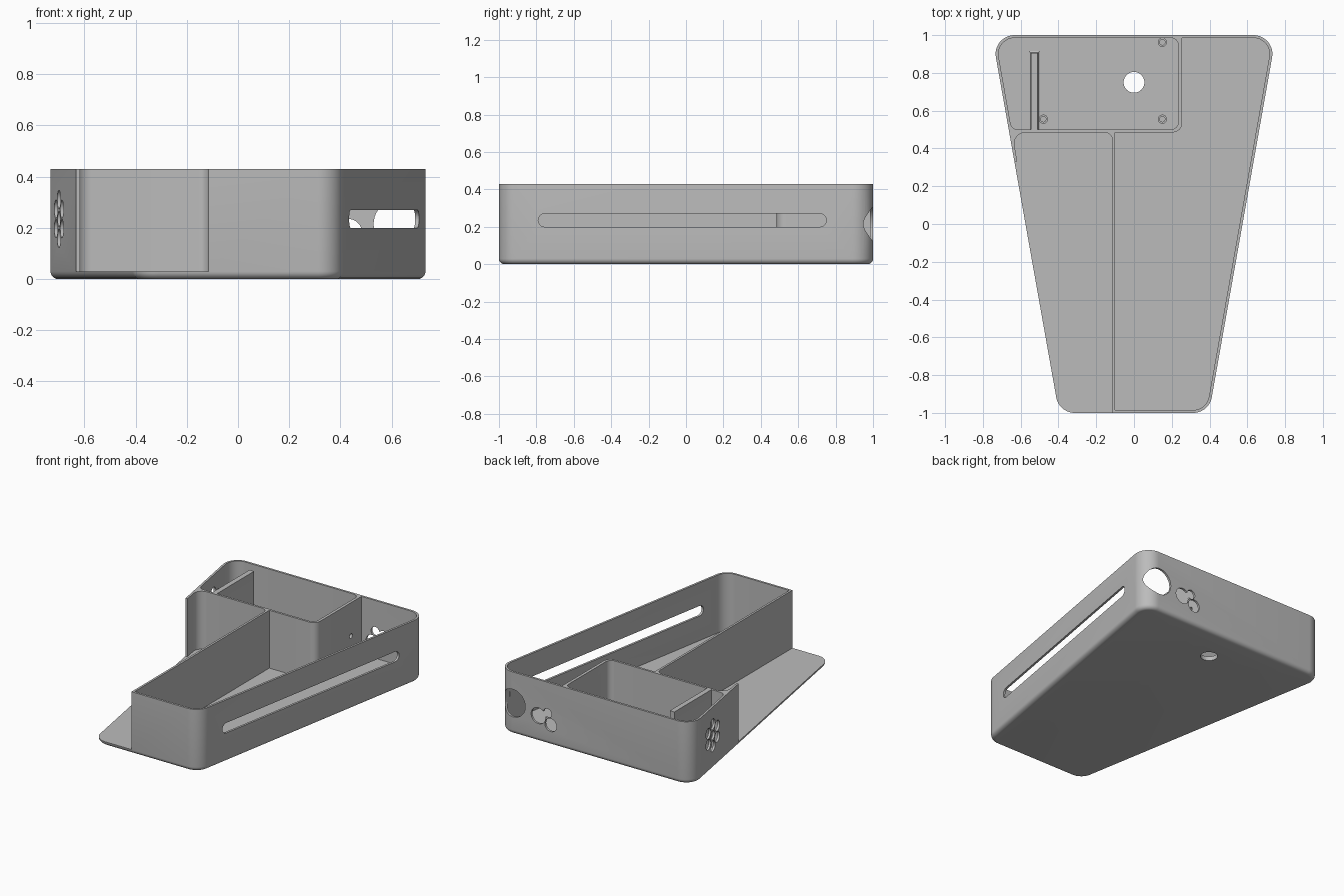
import bpy, bmesh, math
from mathutils import Vector

cube = bpy.data.objects.get("Cube")
if cube:
    bpy.data.objects.remove(cube, do_unlink=True)

H, FLOOR, WALL = 0.43, 0.03, 0.015

grey = bpy.data.materials.new("plain grey")
grey.use_nodes = True
grey.diffuse_color = (0.5, 0.5, 0.5, 1)
grey.node_tree.nodes["Principled BSDF"].inputs["Base Color"].default_value = (0.5, 0.5, 0.5, 1)


def side(y, inset=0.0):
    """Half width of the tapered tray at depth y."""
    return 0.397 + 0.1775 * (y + 1) - inset * 1.016


def outline(corners, radii, inset=0.0, steps=12):
    """Polygon with rounded corners; inset shrinks the arcs about their centres."""
    pts = []
    for i, (c, r) in enumerate(zip(corners, radii)):
        p = Vector(c)
        if r == 0:
            pts.append(p)
            continue
        a = (Vector(corners[i - 1]) - p).normalized()
        b = (Vector(corners[(i + 1) % len(corners)]) - p).normalized()
        half = a.angle(b) / 2
        centre = p + (a + b).normalized() * r / math.sin(half)
        start = p + a * r / math.tan(half) - centre
        end = p + b * r / math.tan(half) - centre
        turn = math.atan2(start.x * end.y - start.y * end.x, start.dot(end))
        base = math.atan2(start.y, start.x)
        for k in range(steps + 1):
            t = base + turn * k / steps
            pts.append(centre + Vector((math.cos(t), math.sin(t))) * (r - inset))
    return pts


def loft(name, rings, capped=True):
    """Skin a stack of equal rings of 3D points."""
    bm = bmesh.new()
    loops = [[bm.verts.new(p) for p in ring] for ring in rings]
    n = len(loops[0])
    pairs = list(zip(loops, loops[1:]))
    if capped:
        bm.faces.new(loops[0])
        bm.faces.new(loops[-1])
    else:
        pairs.append((loops[-1], loops[0]))
    for lo, hi in pairs:
        for i in range(n):
            j = (i + 1) % n
            bm.faces.new((lo[i], lo[j], hi[j], hi[i]))
    bmesh.ops.recalc_face_normals(bm, faces=bm.faces)
    mesh = bpy.data.meshes.new(name)
    bm.to_mesh(mesh)
    bm.free()
    mesh.materials.append(grey)
    obj = bpy.data.objects.new(name, mesh)
    bpy.context.collection.objects.link(obj)
    return obj


def flat(pts, z):
    return [(p[0], p[1], z) for p in pts]


def circle(x, y, r, n=32):
    return [(x + r * math.cos(math.tau * i / n), y + r * math.sin(math.tau * i / n)) for i in range(n)]


def select(obj):
    bpy.ops.object.select_all(action="DESELECT")
    obj.select_set(True)
    bpy.context.view_layer.objects.active = obj


def cut(target, cutter):
    cutter.hide_render = True
    mod = target.modifiers.new("cut", "BOOLEAN")
    mod.operation, mod.solver, mod.object = "DIFFERENCE", "EXACT", cutter
    select(target)
    bpy.ops.object.modifier_apply(modifier=mod.name)
    bpy.data.objects.remove(cutter, do_unlink=True)


def drill(target, centre, axis, radius, depth):
    bpy.ops.mesh.primitive_cylinder_add(vertices=40, radius=radius, depth=depth, location=centre,
                                        rotation=Vector(axis).to_track_quat("Z", "Y").to_euler())
    cutter = bpy.context.object
    cutter.data.materials.append(grey)
    cut(target, cutter)


# Tapered body with a rounded bottom edge
corners = [(-side(-1), -1), (side(-1), -1), (side(1), 1), (-side(1), 1)]
rings = []
for k in range(7):
    t = math.pi / 2 * k / 6
    rings.append(flat(outline(corners, [0.1] * 4, FLOOR * (1 - math.sin(t))), FLOOR * (1 - math.cos(t))))
rings.append(flat(outline(corners, [0.1] * 4), H))
tray = loft("tray", rings)

# Pockets: back compartment, long compartment, open shelf
IN = 1 - WALL
R = 0.1 - WALL
pockets = [
    ([(-side(0.5, WALL), 0.5), (0.235, 0.5), (0.235, IN), (-side(IN, WALL), IN)],
     [0.04, 0.04, 0.04, R]),
    ([(-0.1, -IN), (side(-IN, WALL), -IN), (side(IN, WALL), IN), (0.255, IN), (0.255, 0.485), (-0.1, 0.485)],
     [0, R, R, 0, 0.05, 0]),
    ([(-0.115, -1.2), (-0.115, 0.485), (-side(0.485, WALL), 0.485), (-side(0.33, WALL), 0.33),
      (-0.9, 0.33), (-0.9, -1.2)],
     [0, 0.04, 0.06, 0, 0, 0]),
]
for shape, radii in pockets:
    pts = outline(shape, radii)
    cut(tray, loft("pocket_cutter", [flat(pts, FLOOR), flat(pts, 0.6)]))

# Long slot in the left wall
slot = outline([(-0.79, 0.2), (0.75, 0.2), (0.75, 0.27), (-0.79, 0.27)], [0.0349] * 4)
cut(tray, loft("slot_cutter", [[(x, p.x, p.y) for p in slot] for x in (0.36, 0.9)]))

# Holes through the back wall: cable opening and a cluster of three
drill(tray, (0.625, 1, 0.215), (0, 1, 0), 0.095, 0.2)
for x, z, r in ((0.43, 0.18, 0.055), (0.36, 0.215, 0.032), (0.335, 0.14, 0.045)):
    drill(tray, (x, 1, z), (0, 1, 0), r, 0.2)

# Floor hole and small hole through the compartment divider
drill(tray, (0, 0.75, 0), (0, 0, 1), 0.055, 0.2)
drill(tray, (0.245, 0.87, 0.2), (1, 0, 0), 0.016, 0.1)

# Flower of vent holes in the right wall
normal = Vector((-1, -0.1775, 0)).normalized()
along = Vector((-normal.y, normal.x, 0))
hub = Vector((-side(0.707), 0.707, 0.235))
drill(tray, hub, normal, 0.03, 0.12)
for k in range(6):
    t = math.tau * k / 6
    petal = hub + (along * math.sin(t) + Vector((0, 0, math.cos(t)))) * 0.076
    drill(tray, petal, normal, 0.036, 0.12)


# Upright rib with a flared foot
def rib_ring(grow, z):
    return [(-0.545 - grow, 0.5, z), (-0.51 + grow, 0.5, z),
            (-0.51 + grow, 0.905 + grow, z), (-0.545 - grow, 0.905 + grow, z)]


rib = loft("rib", [rib_ring(g, z) for g, z in
                   ((0.012, 0.02), (0.012, FLOOR), (0.004, 0.034), (0, 0.042), (0, H))])

# Hollow mounting posts
posts = []
for x, y in ((-0.48, 0.555), (0.15, 0.555), (0.15, 0.962)):
    outer, inner = circle(x, y, 0.024), circle(x, y, 0.014)
    posts.append(loft("mounting_post", [flat(outer, 0.025), flat(outer, 0.08),
                                        flat(inner, 0.08), flat(inner, 0.025)], capped=False))

for obj in [tray, rib] + posts:
    select(obj)
    bpy.ops.object.shade_smooth_by_angle(angle=math.radians(30))
